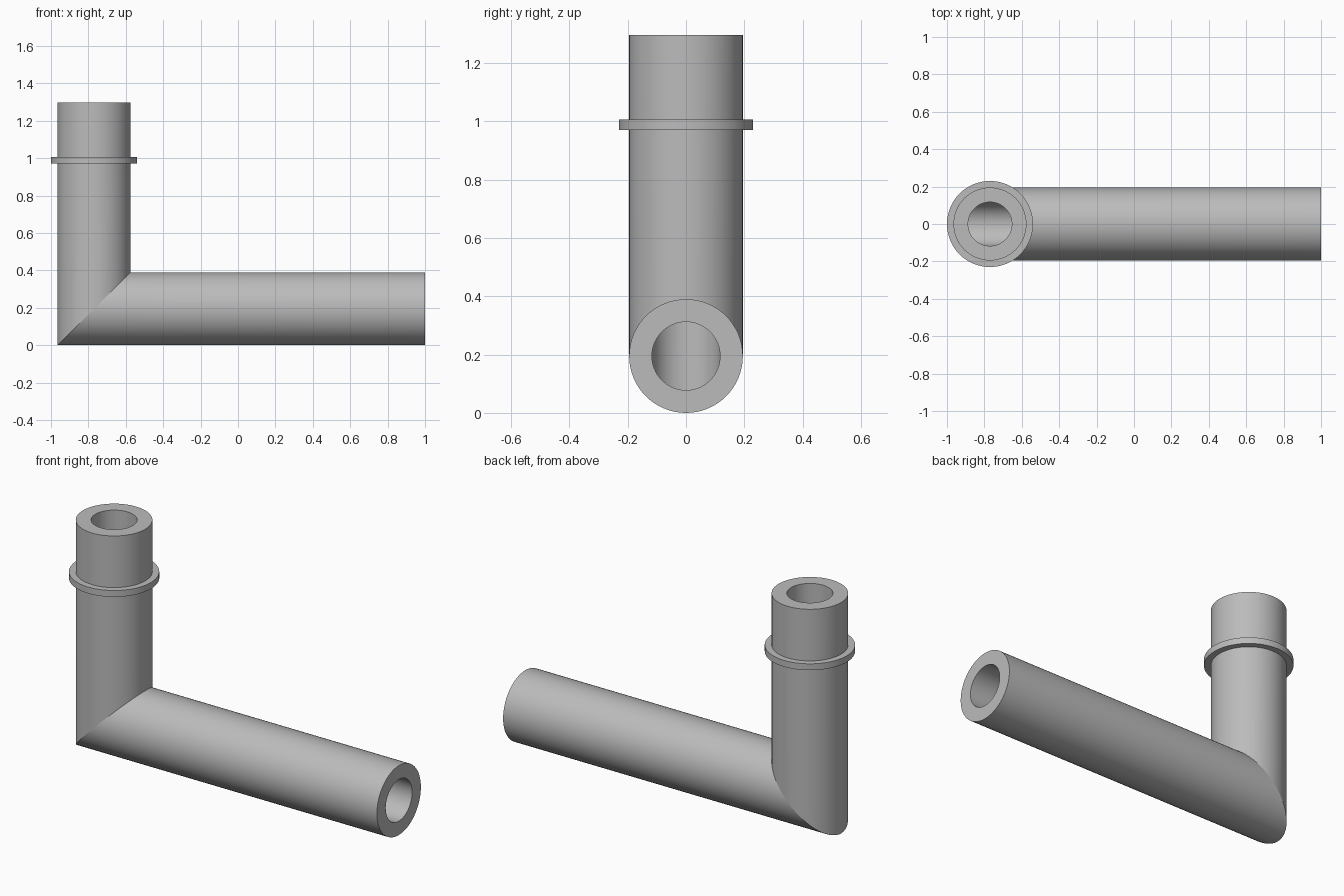
import bpy, bmesh, math

cube = bpy.data.objects.get("Cube")
if cube:
    bpy.data.objects.remove(cube, do_unlink=True)

SEGMENTS = 64
R_OUT, R_BORE, R_COLLAR = 0.195, 0.117, 0.23
AXIS_X, AXIS_Z = -0.77, 0.195      # upright axis and level axis
END_X, TOP_Z = 1.0, 1.297
COLLAR_Z = (0.971, 1.007)

grey = bpy.data.materials.new("plain_grey")
grey.use_nodes = True
colour = (0.5, 0.5, 0.5, 1)
grey.diffuse_color = colour
grey.node_tree.nodes["Principled BSDF"].inputs["Base Color"].default_value = colour


def circle(radius):
    """Pairs (across, side) around a circle."""
    steps = [2 * math.pi * i / SEGMENTS for i in range(SEGMENTS)]
    return [(radius * math.cos(a), radius * math.sin(a)) for a in steps]


def upright_ring(radius, z):
    return [(AXIS_X + u, v, z) for u, v in circle(radius)]


def mitre_ring(radius):
    return [(AXIS_X + u, v, AXIS_Z + u) for u, v in circle(radius)]


def level_ring(radius, x):
    return [(x, v, AXIS_Z + u) for u, v in circle(radius)]


def closed_loft(name, rings):
    """Skin a cyclic row of rings, keeping each ring as a crisp edge."""
    bm = bmesh.new()
    rows = [[bm.verts.new(p) for p in ring] for ring in rings]
    for k, row in enumerate(rows):
        nxt = rows[(k + 1) % len(rows)]
        for i in range(SEGMENTS):
            j = (i + 1) % SEGMENTS
            bm.faces.new((row[i], row[j], nxt[j], nxt[i])).smooth = True
    for row in rows:
        for i in range(SEGMENTS):
            bm.edges.get((row[i], row[(i + 1) % SEGMENTS])).smooth = False
    bmesh.ops.recalc_face_normals(bm, faces=bm.faces)
    mesh = bpy.data.meshes.new(name)
    bm.to_mesh(mesh)
    bm.free()
    mesh.materials.append(grey)
    obj = bpy.data.objects.new(name, mesh)
    bpy.context.collection.objects.link(obj)
    return obj


# Mitred elbow pipe: outer wall up, then bore back down
closed_loft("elbow_pipe", [
    level_ring(R_OUT, END_X), mitre_ring(R_OUT), upright_ring(R_OUT, TOP_Z),
    upright_ring(R_BORE, TOP_Z), mitre_ring(R_BORE), level_ring(R_BORE, END_X),
])

# Collar around the upright pipe, seated slightly into its wall
low, high = COLLAR_Z
seat = R_OUT - 0.01
closed_loft("collar", [
    upright_ring(seat, low), upright_ring(R_COLLAR, low),
    upright_ring(R_COLLAR, high), upright_ring(seat, high),
])
